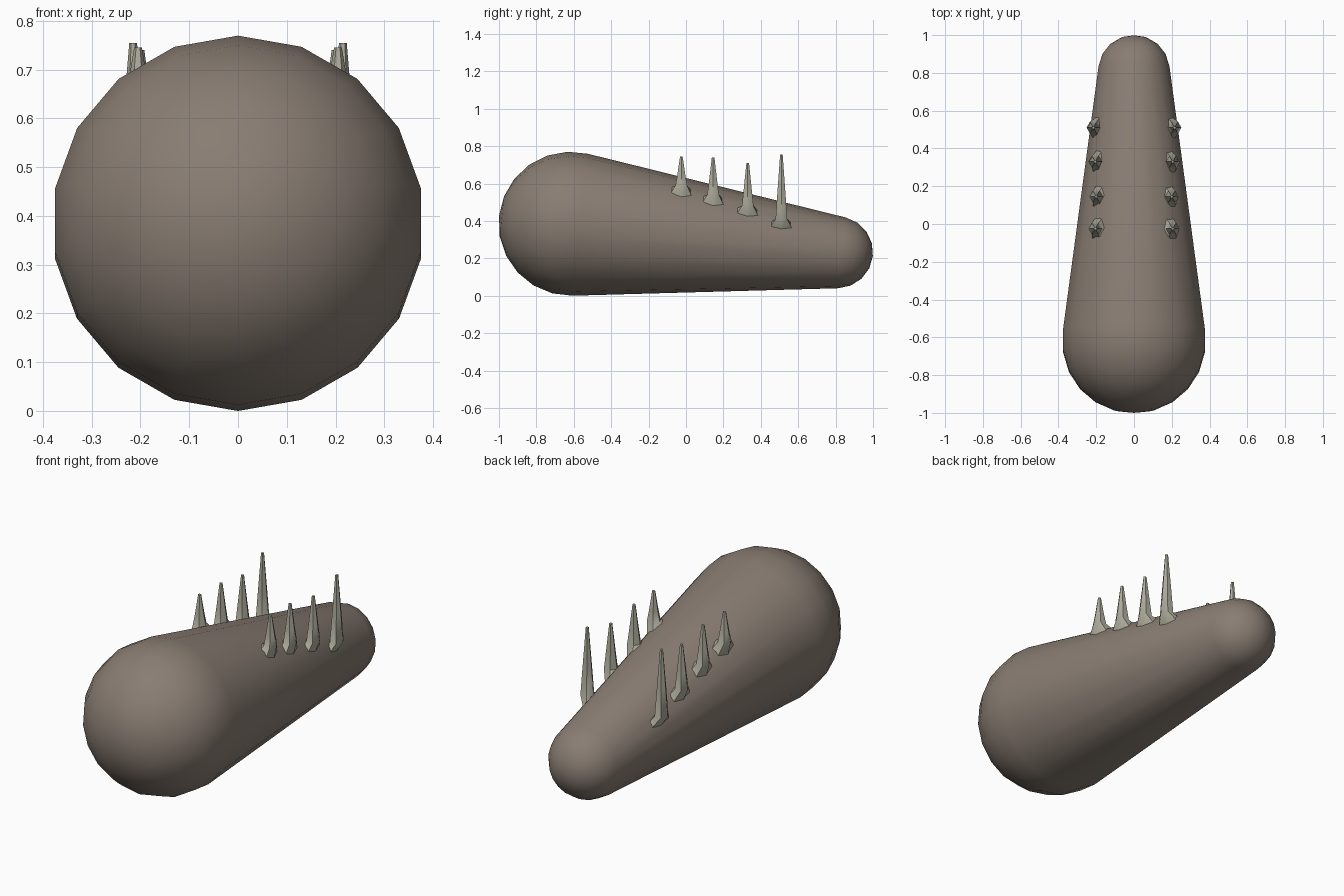
import bpy, bmesh
from math import sin, cos, pi, asin, hypot
from mathutils import Vector

if "Cube" in bpy.data.objects:
    bpy.data.objects.remove(bpy.data.objects["Cube"])

# two end spheres that define the tapered body: (y, z), radius
Y0, Z0, R0 = -0.617, 0.385, 0.385
Y1, Z1, R1 = 0.808, 0.232, 0.192


def material(name, rgb):
    m = bpy.data.materials.new(name)
    m.diffuse_color = (*rgb, 1)
    m.use_nodes = True
    m.node_tree.nodes["Principled BSDF"].inputs["Base Color"].default_value = m.diffuse_color
    return m


skin = material("brown_grey", (0.25, 0.205, 0.17))
bone = material("pale_bone", (0.42, 0.41, 0.33))


def loft(name, rings, mat, angle):
    # closed skin through rings; a one-point ring makes a pole
    bm = bmesh.new()
    vs = [[bm.verts.new(p) for p in r] for r in rings]
    for a, b in zip(vs, vs[1:]):
        n = max(len(a), len(b))
        for i in range(n):
            j = (i + 1) % n
            quad = [a[i % len(a)], a[j % len(a)], b[j % len(b)], b[i % len(b)]]
            bm.faces.new(list(dict.fromkeys(quad)))
    for end in (vs[0], vs[-1]):
        if len(end) > 2:
            bm.faces.new(end)
    bmesh.ops.recalc_face_normals(bm, faces=bm.faces)
    me = bpy.data.meshes.new(name)
    bm.to_mesh(me)
    bm.free()
    me.materials.append(mat)
    ob = bpy.data.objects.new(name, me)
    bpy.context.collection.objects.link(ob)
    bpy.ops.object.select_all(action='DESELECT')
    ob.select_set(True)
    bpy.context.view_layer.objects.active = ob
    bpy.ops.object.shade_smooth_by_angle(angle=angle)
    return ob


# tapered body with rounded ends
SEG = 18
axis = Vector((0, Y1 - Y0, Z1 - Z0))
length = axis.length
axis.normalize()
side = Vector((1, 0, 0))
up = side.cross(axis)
tangent = pi / 2 - asin((R0 - R1) / length)
stations = []
for k in range(7):
    t = pi + (tangent - pi) * k / 6
    stations.append((R0 * cos(t), R0 * sin(t)))
for k in range(5):
    t = tangent * (1 - k / 4)
    stations.append((length + R1 * cos(t), R1 * sin(t)))
rings = []
for s, r in stations:
    c = Vector((0, Y0, Z0)) + axis * s
    if r < 1e-4:
        rings.append([c])
    else:
        rings.append([c + (side * cos(a) + up * sin(a)) * r
                      for a in (2 * pi * (i + 0.5) / SEG for i in range(SEG))])
loft("tapered_body", rings, skin, pi / 3)


def on_body(x, y, z, lift):
    # push a point radially on to the tapered surface
    t = (y - Y0) / (Y1 - Y0)
    cz, r = Z0 + (Z1 - Z0) * t, R0 + (R1 - R0) * t + lift
    d = hypot(x, z - cz)
    return Vector((x / d * r, y, cz + (z - cz) / d * r))


# two rows of spikes with flared roots
N = 6
spikes = [(-0.025, 0.205, 0.745, 0.56), (0.145, 0.20, 0.74, 0.51),
          (0.33, 0.205, 0.71, 0.45), (0.51, 0.215, 0.755, 0.38)]
for sx, label in ((1, "right"), (-1, "left")):
    for n, (y, x, top, base) in enumerate(spikes, 1):
        def ring(r, z):
            return [Vector((sx * x + r * cos(2 * pi * i / N), y + r * sin(2 * pi * i / N), z))
                    for i in range(N)]
        root = [on_body(p.x, p.y, p.z, -0.008) for p in ring(0.07, base)]
        collar = ring(0.036, base + 0.03)
        shaft = ring(0.025, base + 0.45 * (top - base))
        tip = ring(0.008, top)
        loft(f"{label}_spike_{n}", [root, collar, shaft, tip], bone, pi / 4)
